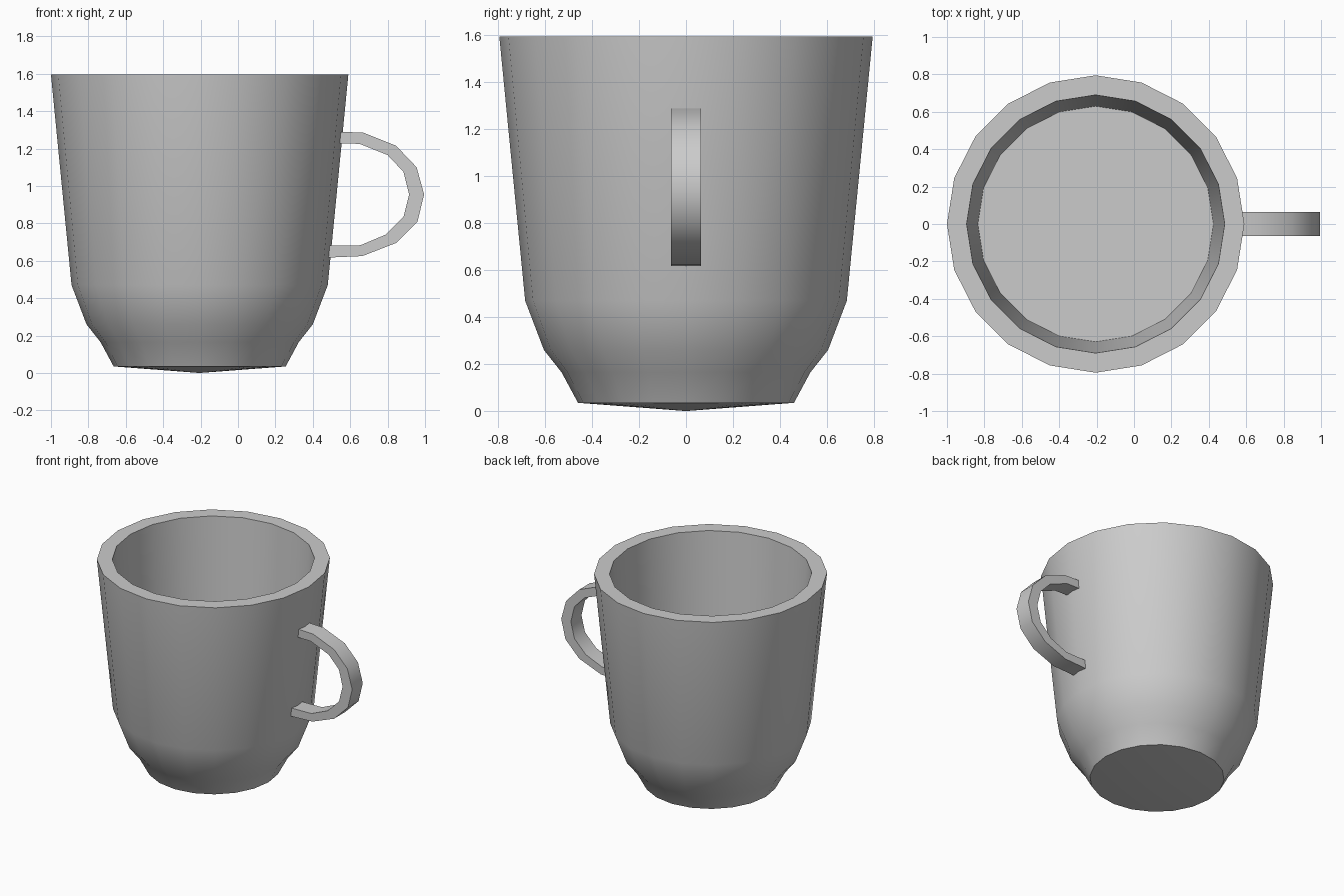
import bpy, bmesh
from math import cos, sin, pi, radians

if "Cube" in bpy.data.objects:
    bpy.data.objects.remove(bpy.data.objects["Cube"])

SIDES = 20
CENTRE_X = -0.205


def finish(name, bm, angle):
    bmesh.ops.recalc_face_normals(bm, faces=bm.faces[:])
    mesh = bpy.data.meshes.new(name)
    bm.to_mesh(mesh)
    bm.free()
    obj = bpy.data.objects.new(name, mesh)
    bpy.context.collection.objects.link(obj)
    bpy.ops.object.select_all(action='DESELECT')
    obj.select_set(True)
    bpy.context.view_layer.objects.active = obj
    bpy.ops.object.shade_smooth_by_angle(angle=radians(angle))
    return obj


def bridge(bm, rings, closed=False):
    count = len(rings) if closed else len(rings) - 1
    for i in range(count):
        a, b = rings[i], rings[(i + 1) % len(rings)]
        n = len(a)
        for j in range(n):
            k = (j + 1) % n
            bm.faces.new((a[j], a[k], b[k], b[j]))


# Cup: lathed profile, outside from base to rim, then down the inner wall
profile = [(0.46, 0.035), (0.53, 0.165), (0.605, 0.26), (0.685, 0.47),
           (0.795, 1.595), (0.69, 1.595), (0.63, 0.5)]
bm = bmesh.new()
rings = [[bm.verts.new((CENTRE_X + r * cos(2 * pi * i / SIDES),
                        r * sin(2 * pi * i / SIDES), z))
          for i in range(SIDES)] for r, z in profile]
bridge(bm, rings)
# Flat inner floor and shallow pointed underside
bm.faces.new(rings[-1])
tip = bm.verts.new((CENTRE_X, 0, 0))
for i in range(SIDES):
    bm.faces.new((rings[0][i], tip, rings[0][(i + 1) % SIDES]))
finish("cup", bm, 35)

# Handle: flat strap with rectangular section, ends sunk into the wall
outer = [(0.53, 1.29), (0.67, 1.285), (0.845, 1.215), (0.955, 1.10),
         (0.995, 0.955), (0.96, 0.81), (0.845, 0.695), (0.665, 0.625), (0.48, 0.617)]
inner = [(0.53, 1.228), (0.65, 1.225), (0.80, 1.165), (0.885, 1.075),
         (0.915, 0.955), (0.885, 0.835), (0.79, 0.74), (0.655, 0.683), (0.48, 0.68)]
W = 0.063
bm = bmesh.new()
rings = [[bm.verts.new(p) for p in ((xo, -W, zo), (xo, W, zo), (xi, W, zi), (xi, -W, zi))]
         for (xo, zo), (xi, zi) in zip(outer, inner)]
bridge(bm, rings)
bm.faces.new(rings[0])
bm.faces.new(rings[-1])
finish("handle", bm, 35)
